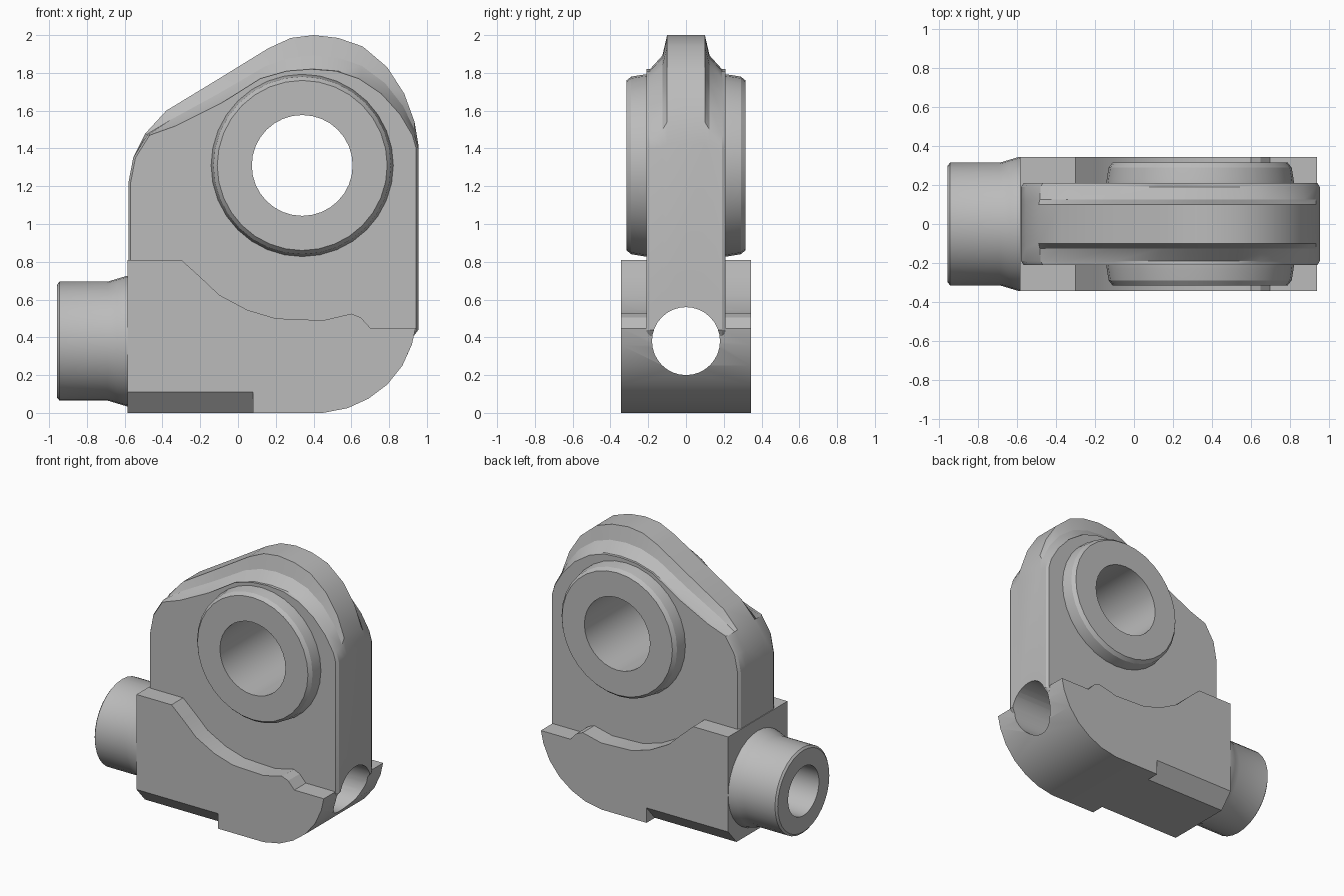
import bpy, bmesh, math

old = bpy.data.objects.get("Cube")
if old:
    bpy.data.objects.remove(old, do_unlink=True)

metal = bpy.data.materials.new("plain grey metal")
metal.use_nodes = True
GREY = (0.5, 0.5, 0.5, 1)
metal.diffuse_color = GREY
metal.node_tree.nodes["Principled BSDF"].inputs["Base Color"].default_value = GREY


def make(name, bm):
    bmesh.ops.recalc_face_normals(bm, faces=bm.faces)
    mesh = bpy.data.meshes.new(name)
    bm.to_mesh(mesh)
    bm.free()
    mesh.materials.append(metal)
    obj = bpy.data.objects.new(name, mesh)
    bpy.context.collection.objects.link(obj)
    return obj


def loft(name, rings):
    """Join closed rings of equal length and cap both ends."""
    bm = bmesh.new()
    loops = [[bm.verts.new(p) for p in ring] for ring in rings]
    for a, b in zip(loops, loops[1:]):
        for i in range(len(a)):
            j = (i + 1) % len(a)
            bm.faces.new((a[i], a[j], b[j], b[i]))
    bm.faces.new(loops[0])
    bm.faces.new(loops[-1])
    return make(name, bm)


def turned(name, profile, axis, centre, sides=32):
    """Solid of revolution from (position, radius) pairs along x, y or z."""
    rings = []
    for t, r in profile:
        ring = []
        for i in range(sides):
            a = math.tau * i / sides
            c, s = r * math.cos(a), r * math.sin(a)
            d = {"x": (t, c, s), "y": (c, t, s), "z": (c, s, t)}[axis]
            ring.append([u + v for u, v in zip(centre, d)])
        rings.append(ring)
    return loft(name, rings)


def activate(obj):
    bpy.ops.object.select_all(action="DESELECT")
    obj.select_set(True)
    bpy.context.view_layer.objects.active = obj


def cut(obj, cutters):
    activate(obj)
    for c in cutters:
        mod = obj.modifiers.new("cut", "BOOLEAN")
        mod.operation, mod.solver, mod.object = "DIFFERENCE", "EXACT", c
        bpy.ops.object.modifier_apply(modifier=mod.name)


# Upright plate: thin crest stepping out to a thicker cheek on each side
crest = [(-.58, 1.22), (-.555, 1.35), (-.49, 1.48), (-.38, 1.6), (-.1, 1.77),
         (.16, 1.93), (.28, 1.985), (.4, 2), (.53, 1.985), (.66, 1.94),
         (.79, 1.83), (.88, 1.69), (.935, 1.54), (.955, 1.42)]
cheek = [(-.58, 1.22), (-.555, 1.35), (-.48, 1.47), (-.34, 1.52), (-.1, 1.64),
         (.13, 1.77), (.27, 1.81), (.4, 1.82), (.53, 1.81), (.65, 1.77),
         (.77, 1.69), (.87, 1.58), (.935, 1.47), (.955, 1.4)]
step = [(a[0] * .4 + b[0] * .6, a[1] * .4 + b[1] * .6) for a, b in zip(crest, cheek)]
foot = [(.955, .44), (.85, .3), (.5, .1), (-.58, .1)]


def section(points, y, inset=0):
    return [(x - math.copysign(inset, x), y, z) for x, z in points + foot]


half = [section(crest, .1), section(step, .125), section(cheek, .19),
        section(cheek, .21, .012)]
plate = loft("upright_plate",
             [[(x, -y, z) for x, y, z in r] for r in reversed(half)] + half)

# Wide base with a swept upper edge and rounded toe
outline = [(-.585, 0), (.45, 0), (.58, .025), (.69, .075), (.79, .15), (.87, .25),
           (.92, .36), (.94, .45), (.7, .45), (.65, .505), (.6, .525), (.45, .49),
           (.2, .5), (.05, .545), (-.1, .625), (-.2, .72), (-.3, .81), (-.585, .81)]
base = loft("base_block", [[(x, y, z) for x, z in outline] for y in (-.345, .345)])

# Round bearing boss, slightly tapered with a softened rim
boss_side = [(.19, .485), (.23, .48), (.29, .47), (.315, .45)]
boss = turned("bearing_boss", [(-t, r) for t, r in reversed(boss_side)] + boss_side,
              "y", (.34, 0, 1.31))

# Side pipe flaring into the base
pipe = turned("side_pipe", [(-.957, .3), (-.945, .315), (-.69, .315), (-.64, .33),
                            (-.59, .345), (-.5, .345)], "x", (0, 0, .38))

# Cutters: bearing bore, lengthwise bore, lubrication hole, lower edge chamfers
bearing_bore = turned("bearing_bore_cutter", [(-1, .267), (1, .267)], "y", (.34, 0, 1.31))
long_bore = turned("long_bore_cutter", [(-2, .18), (2, .18)], "x", (0, 0, .38))
oil_hole = turned("oil_hole_cutter", [(-.1, .035), (.08, .035), (.1, .005)],
                  "z", (.4, 0, 1.6), 12)
chamfers = [loft("chamfer_cutter", [[(x, s * .346, .112), (x, s * .4, -.1),
                                     (x, s * .16, -.1)] for x in (-.8, .08)])
            for s in (-1, 1)]

cut(plate, [bearing_bore, long_bore, oil_hole])
cut(base, [long_bore] + chamfers)
cut(boss, [bearing_bore, oil_hole])
cut(pipe, [long_bore])

for c in [bearing_bore, long_bore, oil_hole] + chamfers:
    bpy.data.objects.remove(c, do_unlink=True)

# Soften the curved surfaces while keeping edges crisp
for obj in (plate, base, boss, pipe):
    activate(obj)
    bpy.ops.object.shade_smooth_by_angle(angle=math.radians(25))
